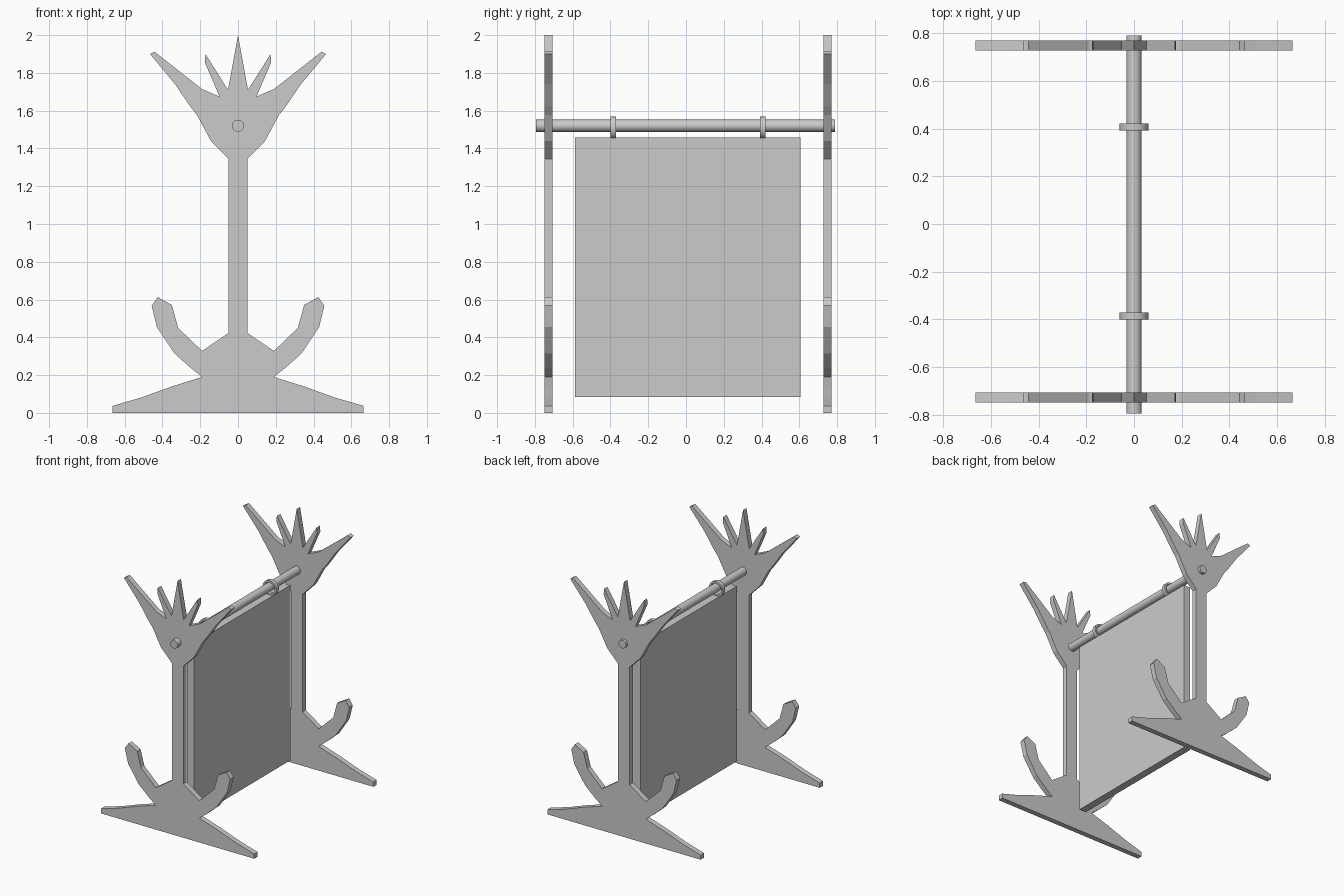
import bpy, bmesh, math
from mathutils import Matrix

if "Cube" in bpy.data.objects:
    bpy.data.objects.remove(bpy.data.objects["Cube"])

# right half of the side stand outline (x, z), from base corner up to the top spike
HALF = [(.665, 0), (.665, .037), (.51, .082), (.35, .14), (.19, .19),
        (.25, .238), (.337, .315), (.43, .455), (.457, .568), (.425, .613),
        (.35, .571), (.317, .45), (.19, .328), (.05, .423), (.05, 1.344),
        (.143, 1.439), (.217, 1.577), (.254, 1.624), (.333, 1.74),
        (.466, 1.9), (.442, 1.912), (.19, 1.714), (.098, 1.675),
        (.176, 1.857), (.172, 1.9), (.053, 1.71)]
OUTLINE = HALF + [(0, 2.0)] + [(-x, z) for x, z in reversed(HALF)]


def make(name, bm):
    bmesh.ops.recalc_face_normals(bm, faces=bm.faces)
    mesh = bpy.data.meshes.new(name)
    bm.to_mesh(mesh)
    bm.free()
    ob = bpy.data.objects.new(name, mesh)
    bpy.context.collection.objects.link(ob)
    return ob


def smooth(ob):
    bpy.ops.object.select_all(action='DESELECT')
    ob.select_set(True)
    bpy.context.view_layer.objects.active = ob
    bpy.ops.object.shade_smooth_by_angle(angle=math.radians(30))


def stand(name, y0, y1):
    bm = bmesh.new()
    face = bm.faces.new([bm.verts.new((x, y0, z)) for x, z in OUTLINE])
    ext = bmesh.ops.extrude_face_region(bm, geom=[face])
    verts = [g for g in ext['geom'] if isinstance(g, bmesh.types.BMVert)]
    bmesh.ops.translate(bm, verts=verts, vec=(0, y1 - y0, 0))
    return make(name, bm)


def ring(name, y0, y1, z, inner, outer, n=32):
    bm = bmesh.new()
    loops = []
    for i in range(n):
        a = 2 * math.pi * i / n
        loops.append([bm.verts.new((r * math.cos(a), y, z + r * math.sin(a)))
                      for r, y in ((inner, y0), (outer, y0), (outer, y1), (inner, y1))])
    for i in range(n):
        p, q = loops[i], loops[(i + 1) % n]
        for j in range(4):
            k = (j + 1) % 4
            bm.faces.new((p[j], p[k], q[k], q[j]))
    smooth(make(name, bm))


# two flat side stands
stand("front_stand", -.749, -.707)
stand("back_stand", .727, .769)

# horizontal rod through both stands
bm = bmesh.new()
bmesh.ops.create_cone(bm, cap_ends=True, segments=32, radius1=.032, radius2=.032, depth=1.584,
                      matrix=Matrix.Translation((0, -.002, 1.52)) @ Matrix.Rotation(math.pi / 2, 4, 'X'))
smooth(make("rod", bm))

# hanging board
bm = bmesh.new()
bmesh.ops.create_cube(bm, size=1, matrix=Matrix.Translation((0, .009, .771))
                      @ Matrix.Diagonal((.06, 1.192, 1.373, 1)))
make("hanging_board", bm)

# rings that hold the board on the rod
ring("front_ring", -.401, -.371, 1.508, .045, .06)
ring("back_ring", .391, .421, 1.508, .045, .06)
